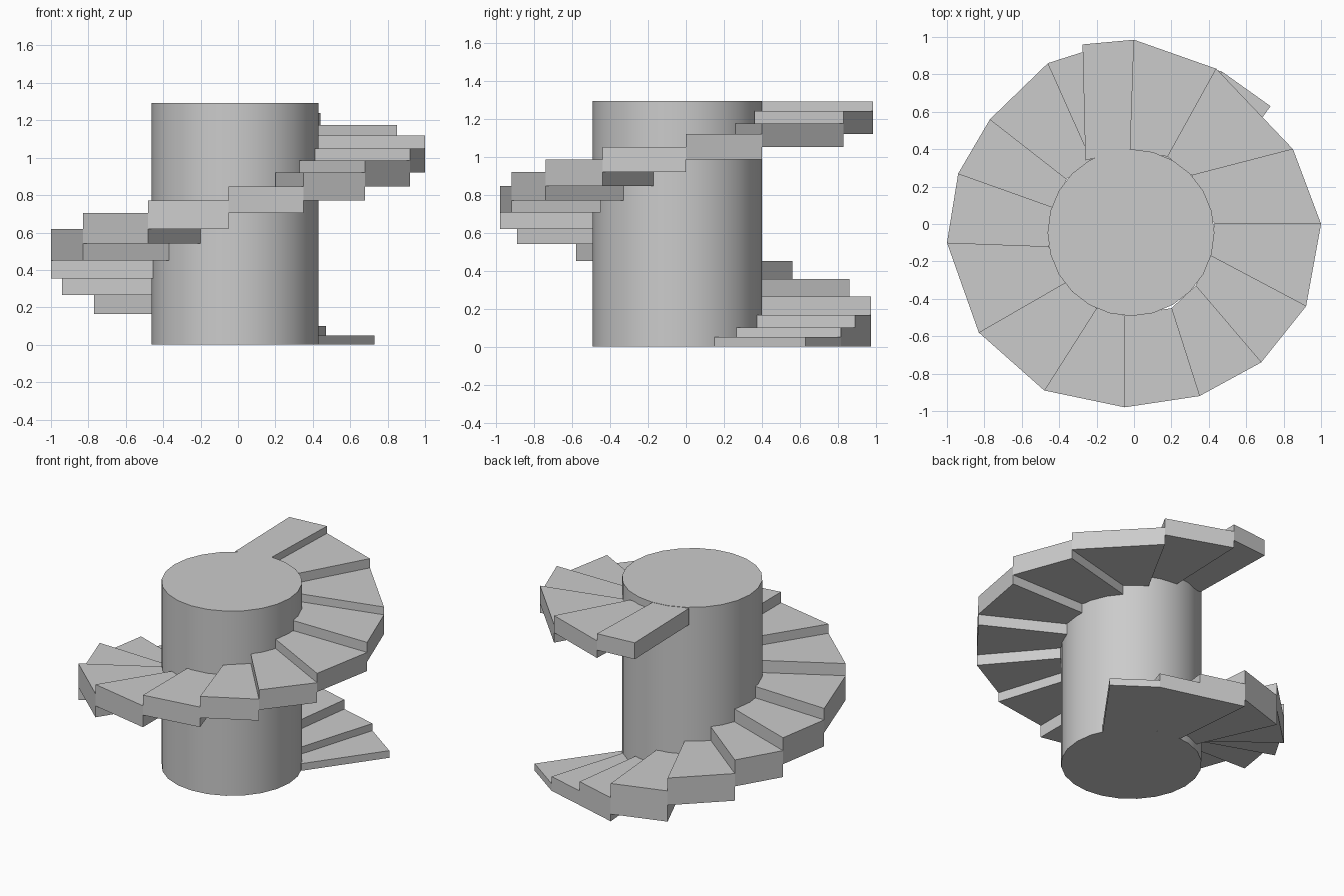
import bpy, bmesh

if "Cube" in bpy.data.objects:
    bpy.data.objects.remove(bpy.data.objects["Cube"])

# Outer and inner plan corners of the step edges, walking up the spiral
outer = [(.73, .63), (.47, .815), (.20, .89), (-.10, .975), (-.46, .86), (-.77, .56),
         (-.94, .27), (-1, -.10), (-.83, -.58), (-.48, -.89), (-.05, -.98), (.35, -.92),
         (.68, -.74), (.92, -.44), (1, 0), (.85, .40), (.44, .83), (0, .985), (-.275, .96)]
inner = [(.385, .15), (.30, .26), (.13, .375), (-.05, .40), (-.23, .345), (-.36, .24),
         (-.435, .09), (-.455, -.12), (-.37, -.315), (-.20, -.45), (-.05, -.49), (.20, -.45),
         (.33, -.33), (.41, -.17), (.43, 0), (.31, .26), (.18, .36), (-.02, .40), (-.26, .34)]
# Tread heights; each step's underside matches the tread two steps below
tops = [.05, .10, .165, .265, .355, .45, .54, .62, .705, .77, .845, .92,
        .985, 1.05, 1.12, 1.175, 1.24, 1.29]
bottoms = [0, 0, 0, .05] + tops[2:-2]


def make_step(i):
    plan = [inner[i], outer[i], outer[i + 1], inner[i + 1]]
    bm = bmesh.new()
    low = [bm.verts.new((x, y, bottoms[i])) for x, y in plan]
    high = [bm.verts.new((x, y, tops[i])) for x, y in plan]
    bm.faces.new(low[::-1])
    bm.faces.new(high)
    for a in range(4):
        b = (a + 1) % 4
        bm.faces.new((low[a], low[b], high[b], high[a]))
    bmesh.ops.recalc_face_normals(bm, faces=bm.faces)
    name = f"step_{i + 1:02d}"
    mesh = bpy.data.meshes.new(name)
    bm.to_mesh(mesh)
    bm.free()
    bpy.context.collection.objects.link(bpy.data.objects.new(name, mesh))


# Spiral steps
for i in range(len(tops)):
    make_step(i)

# Central column
bpy.ops.mesh.primitive_cylinder_add(vertices=24, radius=.446, depth=1.292,
                                    location=(-.016, -.046, .646))
bpy.context.object.name = "central_column"
bpy.ops.object.shade_smooth_by_angle()
